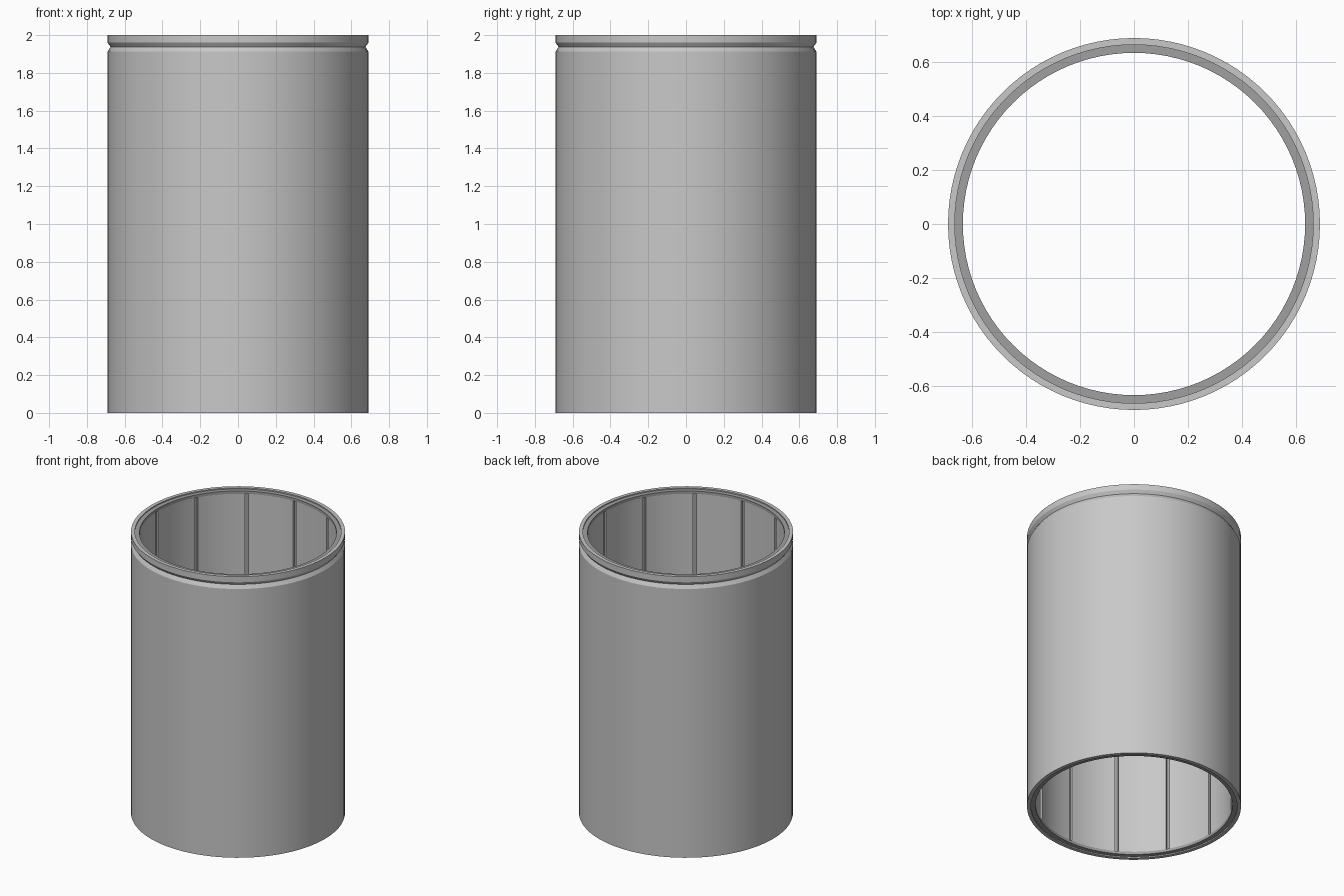
import bpy, bmesh, math

cube = bpy.data.objects.get("Cube")
if cube:
    bpy.data.objects.remove(cube, do_unlink=True)


def material(name, value):
    mat = bpy.data.materials.new(name)
    mat.use_nodes = True
    colour = (value, value, value, 1)
    mat.diffuse_color = colour
    bsdf = next(n for n in mat.node_tree.nodes if n.type == 'BSDF_PRINCIPLED')
    bsdf.inputs["Base Color"].default_value = colour
    return mat


def lathe(name, profile, mat, start=0, sweep=360, steps=96):
    """Sweep a closed (radius, height) profile about z, capping partial arcs."""
    full = sweep == 360
    bm = bmesh.new()
    rings = []
    for i in range(steps if full else steps + 1):
        a = math.radians(start + sweep * i / steps)
        rings.append([bm.verts.new((r * math.cos(a), r * math.sin(a), z))
                      for r, z in profile])
    n = len(profile)
    for i in range(steps):
        a, b = rings[i], rings[(i + 1) % len(rings)]
        for j in range(n):
            k = (j + 1) % n
            bm.faces.new((a[j], b[j], b[k], a[k]))
    if not full:
        bm.faces.new(rings[0])
        bm.faces.new(rings[-1])
    bmesh.ops.recalc_face_normals(bm, faces=bm.faces)
    mesh = bpy.data.meshes.new(name)
    bm.to_mesh(mesh)
    bm.free()
    mesh.materials.append(mat)
    obj = bpy.data.objects.new(name, mesh)
    bpy.context.collection.objects.link(obj)
    bpy.ops.object.select_all(action='DESELECT')
    obj.select_set(True)
    bpy.context.view_layer.objects.active = obj
    bpy.ops.object.shade_smooth_by_angle(angle=math.radians(20))
    return obj


light_grey = material("light grey", 0.58)
dark_grey = material("dark grey", 0.35)

OUTER, SEAT, BACK, BORE, HEIGHT = 0.69, 0.665, 0.65, 0.635, 2.0
DROP, LIP = 0.008, 0.02

# Outer tube with a V groove just below the top rim
lathe("outer_tube", [
    (SEAT, 0), (OUTER, 0), (OUTER, 1.912), (0.675, 1.938),
    (OUTER, 1.96), (OUTER, HEIGHT), (SEAT, HEIGHT)], light_grey)

# Dark sleeve with a short lip at each end
low, high = DROP, HEIGHT - DROP
lathe("inner_sleeve", [
    (SEAT, low), (SEAT, high), (BORE, high), (BORE, high - LIP),
    (BACK, high - LIP), (BACK, low + LIP), (BORE, low + LIP), (BORE, low)], dark_grey)

# Lining panels separated by narrow upright slots
COUNT, GAP = 12, 2
pitch = 360 / COUNT
for i in range(COUNT):
    lathe(f"lining_panel_{i + 1}", [
        (BACK, low + LIP), (BACK, high - LIP),
        (BORE + 0.001, high - LIP), (BORE + 0.001, low + LIP)],
        light_grey, start=i * pitch + GAP / 2, sweep=pitch - GAP, steps=8)
